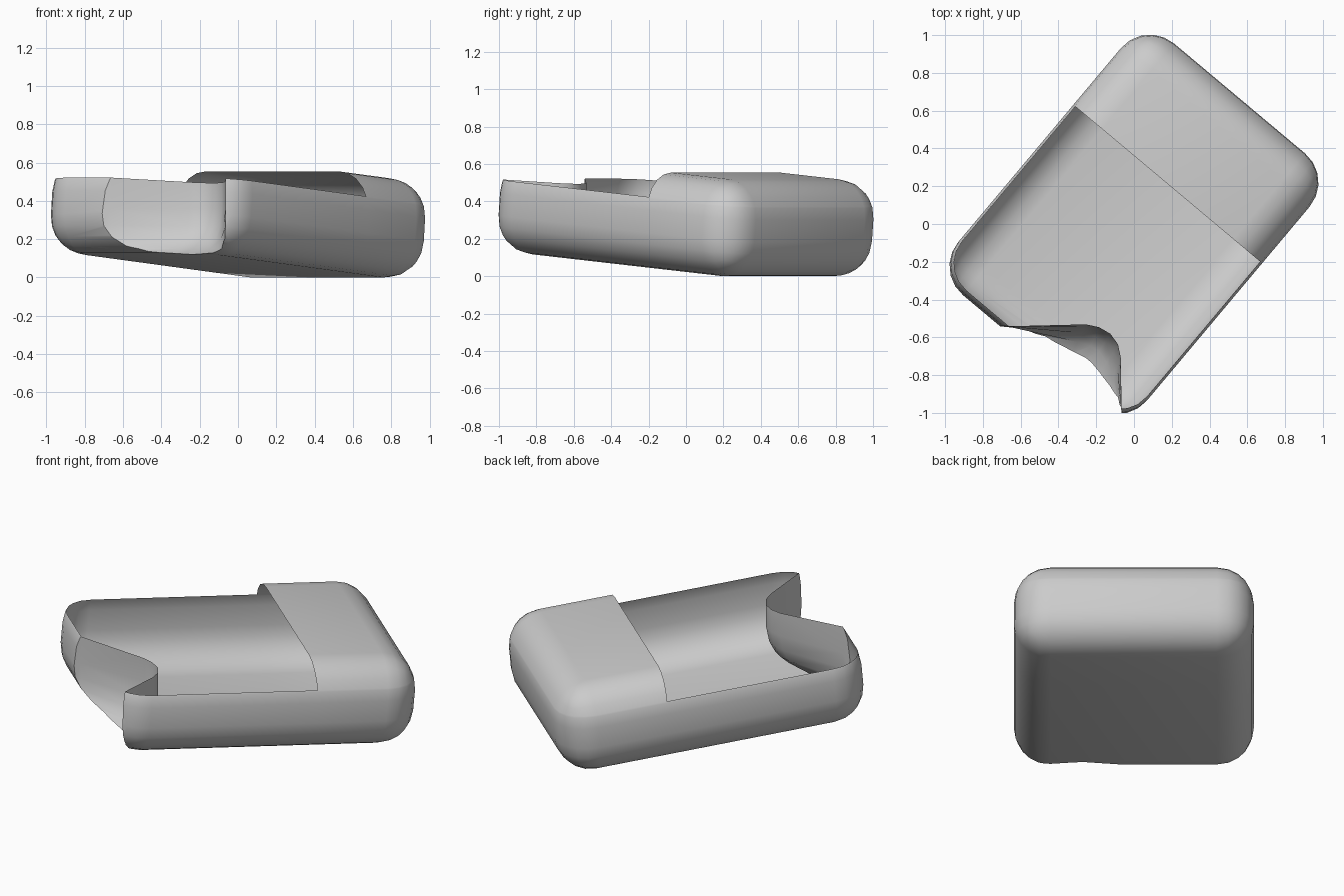
import bpy, bmesh, math
from mathutils import Matrix, Vector

if "Cube" in bpy.data.objects:
    bpy.data.objects.remove(bpy.data.objects["Cube"])

ROT = Matrix.Rotation(math.radians(50), 4, 'Z') @ Matrix.Rotation(math.radians(5), 4, 'Y')
PLACE = Matrix.Translation((0.005, 0.005, 0.317)) @ ROT


def make_object(name, bm):
    bmesh.ops.recalc_face_normals(bm, faces=bm.faces)
    mesh = bpy.data.meshes.new(name)
    bm.to_mesh(mesh)
    bm.free()
    obj = bpy.data.objects.new(name, mesh)
    bpy.context.collection.objects.link(obj)
    return obj


# Rounded box that becomes the open shell
bm = bmesh.new()
bmesh.ops.create_cube(bm, size=1)
bmesh.ops.scale(bm, vec=(1.735, 1.305, 0.52), verts=bm.verts)
bmesh.ops.bevel(bm, geom=bm.edges[:], offset=0.2, segments=5, profile=0.5, affect='EDGES')
bm.transform(PLACE)
shell = make_object("hooded_tray", bm)

# Scoop cutter: stacked outlines that flare outward near the floor
upper = [(-1.1, -.53), (-.66, -.535), (-.25, -.525), (-.18, -.54), (-.12, -.575),
         (-.08, -.63), (-.065, -.70), (-.06, -1.0), (-.06, -1.4), (-1.1, -1.4)]
lower = [(-1.1, -.53), (-.66, -.555), (-.32, -.68), (-.25, -.705), (-.22, -.73),
         (-.18, -.79), (-.13, -.87), (-.06, -1.0), (-.06, -1.4), (-1.1, -1.4)]
bm = bmesh.new()
rings = []
for z, t in [(-.2, 1), (.12, 1), (.15, .6), (.20, .3), (.27, .1), (.36, 0), (.8, 0)]:
    rings.append([bm.verts.new((a[0] + (b[0] - a[0]) * t, a[1] + (b[1] - a[1]) * t, z))
                  for a, b in zip(upper, lower)])
n = len(upper)
for lo, hi in zip(rings, rings[1:]):
    for i in range(n):
        j = (i + 1) % n
        bm.faces.new((lo[i], lo[j], hi[j], hi[i]))
bm.faces.new(rings[0])
bm.faces.new(rings[-1])
cutter = make_object("scoop_cutter", bm)
cutter.hide_render = True

# Cut the scoop into the front end
mod = shell.modifiers.new("scoop", 'BOOLEAN')
mod.operation = 'DIFFERENCE'
mod.solver = 'EXACT'
mod.object = cutter
deps = bpy.context.evaluated_depsgraph_get()
bm = bmesh.new()
bm.from_mesh(shell.evaluated_get(deps).to_mesh())
shell.modifiers.clear()
bpy.data.objects.remove(cutter)

# Open the top in front of the hood, above the rim plane
along = Vector((math.cos(math.radians(50)), math.sin(math.radians(50)), 0))
hood_co = along * 0.285
rim_co = PLACE @ Vector((0, 0, 0.13))
rim_no = ROT @ Vector((0, 0, 1))
for co, no in ((hood_co, along), (rim_co, rim_no)):
    bmesh.ops.bisect_plane(bm, geom=bm.verts[:] + bm.edges[:] + bm.faces[:],
                           dist=1e-5, plane_co=co, plane_no=no)
opening = [f for f in bm.faces
           if (f.calc_center_median() - hood_co).dot(along) < 0
           and (f.calc_center_median() - rim_co).dot(rim_no) > 0]
bmesh.ops.delete(bm, geom=opening, context='FACES')

# Rest on the ground, centred
lows = [min(v.co[k] for v in bm.verts) for k in range(3)]
highs = [max(v.co[k] for v in bm.verts) for k in range(3)]
bmesh.ops.translate(bm, verts=bm.verts, vec=(-(lows[0] + highs[0]) / 2,
                                             -(lows[1] + highs[1]) / 2, -lows[2]))
bm.to_mesh(shell.data)
bm.free()

bpy.context.view_layer.objects.active = shell
shell.select_set(True)
bpy.ops.object.shade_smooth_by_angle(angle=math.radians(35))
